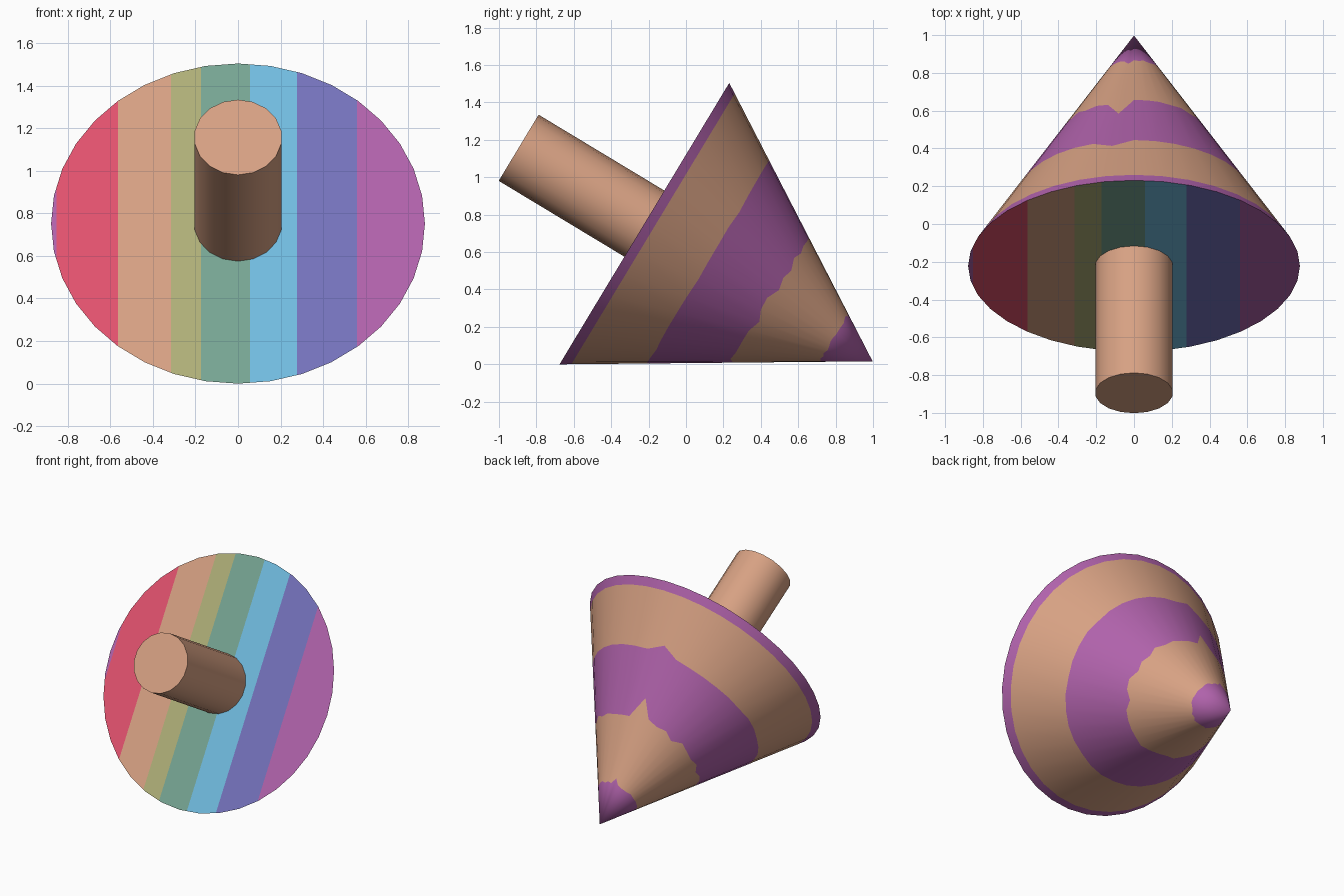
import bpy, bmesh, math, random
from mathutils import Matrix

if "Cube" in bpy.data.objects:
    bpy.data.objects.remove(bpy.data.objects["Cube"])

random.seed(4)
R, DEPTH = 0.8785, 1.425           # cone rim radius and length
SIDES = 36
TILT = Matrix.Translation((0, -0.2225, 0.752)) @ Matrix.Rotation(math.radians(58.9), 4, 'X')


def material(name, rgb):
    m = bpy.data.materials.new(name)
    lin = [((c / 255 + 0.055) / 1.055) ** 2.4 for c in rgb]
    m.diffuse_color = (*lin, 1)
    m.use_nodes = True
    m.node_tree.nodes["Principled BSDF"].inputs["Base Color"].default_value = m.diffuse_color
    return m


tan = material("tan", (215, 161, 131))
purple = material("purple", (176, 98, 171))
red = material("red", (226, 82, 110))
olive = material("olive", (175, 175, 120))
green = material("green", (119, 165, 147))
sky = material("sky_blue", (113, 188, 224))
indigo = material("indigo", (117, 114, 188))


def ring(bm, r, z, n):
    """Ring starting at the top vertex; r and z may be functions of the index."""
    out = []
    for i in range(n):
        a = math.pi / 2 + 2 * math.pi * i / n
        out.append(bm.verts.new((r(i) * math.cos(a), r(i) * math.sin(a), z(i))))
    return out


def bridge(bm, low, high, mat=0):
    n = len(low)
    for i in range(n):
        j = (i + 1) % n
        bm.faces.new((low[i], low[j], high[j], high[i])).material_index = mat


def finish(bm, name, mats, smooth=True):
    bmesh.ops.transform(bm, matrix=TILT, verts=bm.verts)
    me = bpy.data.meshes.new(name)
    bm.to_mesh(me)
    bm.free()
    for m in mats:
        me.materials.append(m)
    ob = bpy.data.objects.new(name, me)
    bpy.context.collection.objects.link(ob)
    bpy.ops.object.select_all(action='DESELECT')
    ob.select_set(True)
    bpy.context.view_layer.objects.active = ob
    if smooth:
        bpy.ops.object.shade_smooth_by_angle(angle=math.radians(40))


# Cone body: purple and tan bands, hand-painted wobble and a small notch near the top
bm = bmesh.new()
bands = [(0, 0, 0), (0.038, 0, 0), (0.28, 0.003, 0.035), (0.55, 0.013, 0.075), (0.83, 0.004, 0.02)]
previous = None
for k, (t, wobble, notch) in enumerate(bands):
    ts = [t + random.uniform(-wobble, wobble) - (notch if i == 1 else 0) for i in range(SIDES)]
    current = ring(bm, lambda i: R * (1 - ts[i]), lambda i: -DEPTH * ts[i], SIDES)
    if previous:
        bridge(bm, current, previous, (k + 1) % 2)
    previous = current
apex = bm.verts.new((0, 0, -DEPTH))
for i in range(SIDES):
    bm.faces.new((apex, previous[(i + 1) % SIDES], previous[i])).material_index = 1
# bands alternate: purple rim, tan, purple, tan, purple tip
for f in bm.faces:
    t = -f.calc_center_median().z / DEPTH
    f.material_index = 1 if t < 0.038 or 0.28 < t < 0.53 or t > 0.84 else 0
finish(bm, "cone_body", [tan, purple])

# Striped face: disc cut into vertical colour strips
bm = bmesh.new()
bm.faces.new(ring(bm, lambda i: R, lambda i: 0, SIDES))
cuts = [-0.853, -0.565, -0.315, -0.173, 0.057, 0.277, 0.56]
for x in cuts:
    bmesh.ops.bisect_plane(bm, geom=bm.verts[:] + bm.edges[:] + bm.faces[:],
                           plane_co=(x, 0, 0), plane_no=(1, 0, 0))
for f in bm.faces:
    f.material_index = sum(f.calc_center_bounds().x > x for x in cuts)
finish(bm, "striped_face", [purple, red, tan, olive, green, sky, indigo, purple], False)

# Handle peg
bm = bmesh.new()
base = ring(bm, lambda i: 0.2065, lambda i: 0, 18)
end = ring(bm, lambda i: 0.2065, lambda i: 0.785, 18)
bridge(bm, base, end)
bm.faces.new(end)
finish(bm, "handle", [tan])
